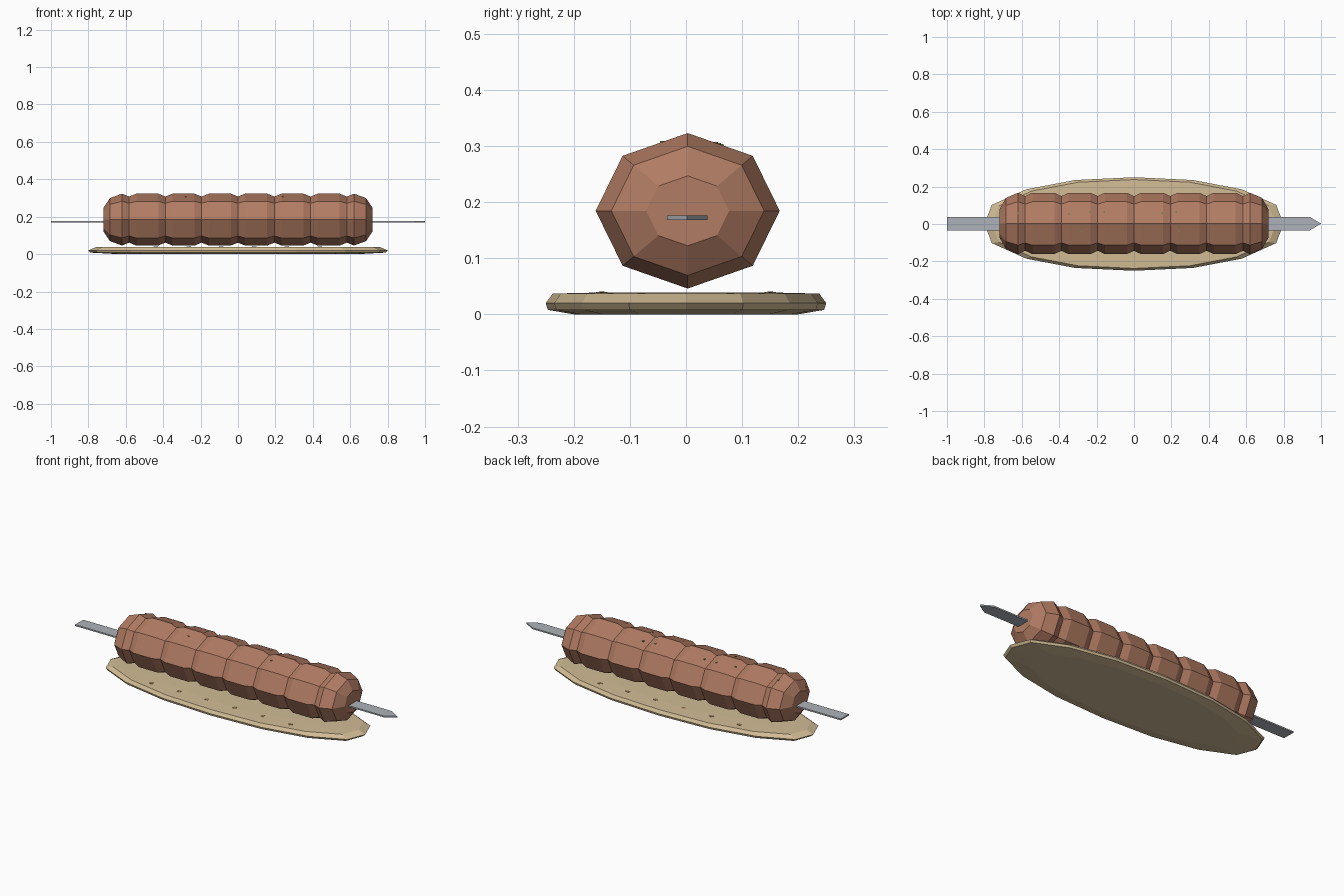
import bpy, bmesh, math, random

if "Cube" in bpy.data.objects:
    bpy.data.objects.remove(bpy.data.objects["Cube"])

random.seed(4)


def material(name, rgb):
    m = bpy.data.materials.new(name)
    m.diffuse_color = (*rgb, 1)
    m.use_nodes = True
    m.node_tree.nodes["Principled BSDF"].inputs["Base Color"].default_value = m.diffuse_color
    return m


def finish(name, bm, mat):
    bmesh.ops.recalc_face_normals(bm, faces=bm.faces)
    me = bpy.data.meshes.new(name)
    bm.to_mesh(me)
    bm.free()
    me.materials.append(mat)
    ob = bpy.data.objects.new(name, me)
    bpy.context.collection.objects.link(ob)
    return ob


def loft(name, rings, mat):
    """Skin a list of equal-length point rings and cap both ends."""
    bm = bmesh.new()
    loops = [[bm.verts.new(p) for p in r] for r in rings]
    n = len(loops[0])
    for a, b in zip(loops, loops[1:]):
        for i in range(n):
            j = (i + 1) % n
            bm.faces.new((a[i], a[j], b[j], b[i]))
    bm.faces.new(loops[0])
    bm.faces.new(loops[-1])
    return finish(name, bm, mat)


meat = material("meat", (0.44, 0.20, 0.125))
bread = material("bread", (0.64, 0.50, 0.30))
char = material("char", (0.30, 0.18, 0.08))
steel = material("steel", (0.42, 0.45, 0.49))
herb = material("herb", (0.15, 0.28, 0.06))

# flatbread: one quadrant of the outline, mirrored, then stacked as rings
quad = [(0.8, 0), (0.76, 0.102), (0.577, 0.185), (0.315, 0.235), (0, 0.25)]
outline = quad + [(-x, y) for x, y in quad[-2::-1]]
outline += [(-x, -y) for x, y in outline[1:-1]]
layers = [(0.0, 0.80), (0.008, 0.985), (0.02, 1.0), (0.037, 0.95), (0.039, 0.60)]
loft("flatbread", [[(x * s, y * s, z) for x, y in outline] for z, s in layers], bread)

# kebab meat: eight-sided roll with pinched grooves
CY, CZ, RY, RZ = 0.003, 0.1845, 0.164, 0.1385
profile = [(-0.72, 0.45), (-0.685, 0.83)]
for i in range(-3, 4):
    g = i * 0.194
    profile += [(g - 0.038, 1.0), (g, 0.89), (g + 0.038, 1.0)]
profile += [(0.685, 0.83), (0.72, 0.45)]
angles = [k * math.pi / 4 for k in range(8)]
loft("kebab_meat", [[(x, CY + RY * s * math.cos(a), CZ + RZ * s * math.sin(a))
                     for a in angles] for x, s in profile], meat)

# flat skewer with a pointed tip
flat = [(-1, -0.036), (0.94, -0.036), (1, 0), (0.94, 0.036), (-1, 0.036)]
loft("skewer", [[(x, y + 0.002, z) for x, y in flat] for z in (0.168, 0.176)], steel)

# toasted spots on the bread, in two rows
bm = bmesh.new()
for side in (-1, 1):
    for i in range(6):
        r = bmesh.ops.create_icosphere(bm, subdivisions=1, radius=0.015)
        bmesh.ops.scale(bm, vec=(1, 0.8, 0.16), verts=r["verts"])
        bmesh.ops.translate(bm, vec=(-0.44 + 0.175 * i, side * 0.15, 0.0385),
                            verts=r["verts"])
finish("toasted_spots", bm, char)

# herb flecks set into the upper faces of the meat
bm = bmesh.new()
for x, y in [(-0.62, 0.055), (-0.235, 0.06), (-0.16, 0.06), (0.15, 0.055), (0.225, 0.06),
             (-0.28, -0.045), (-0.35, 0.05), (0.24, -0.045)]:
    z = CZ + RZ - abs(y) * 0.352
    r = bmesh.ops.create_cube(bm, size=0.008)
    bmesh.ops.translate(bm, vec=(x, y + CY, z - 0.002), verts=r["verts"])
finish("herb_flecks", bm, herb)
